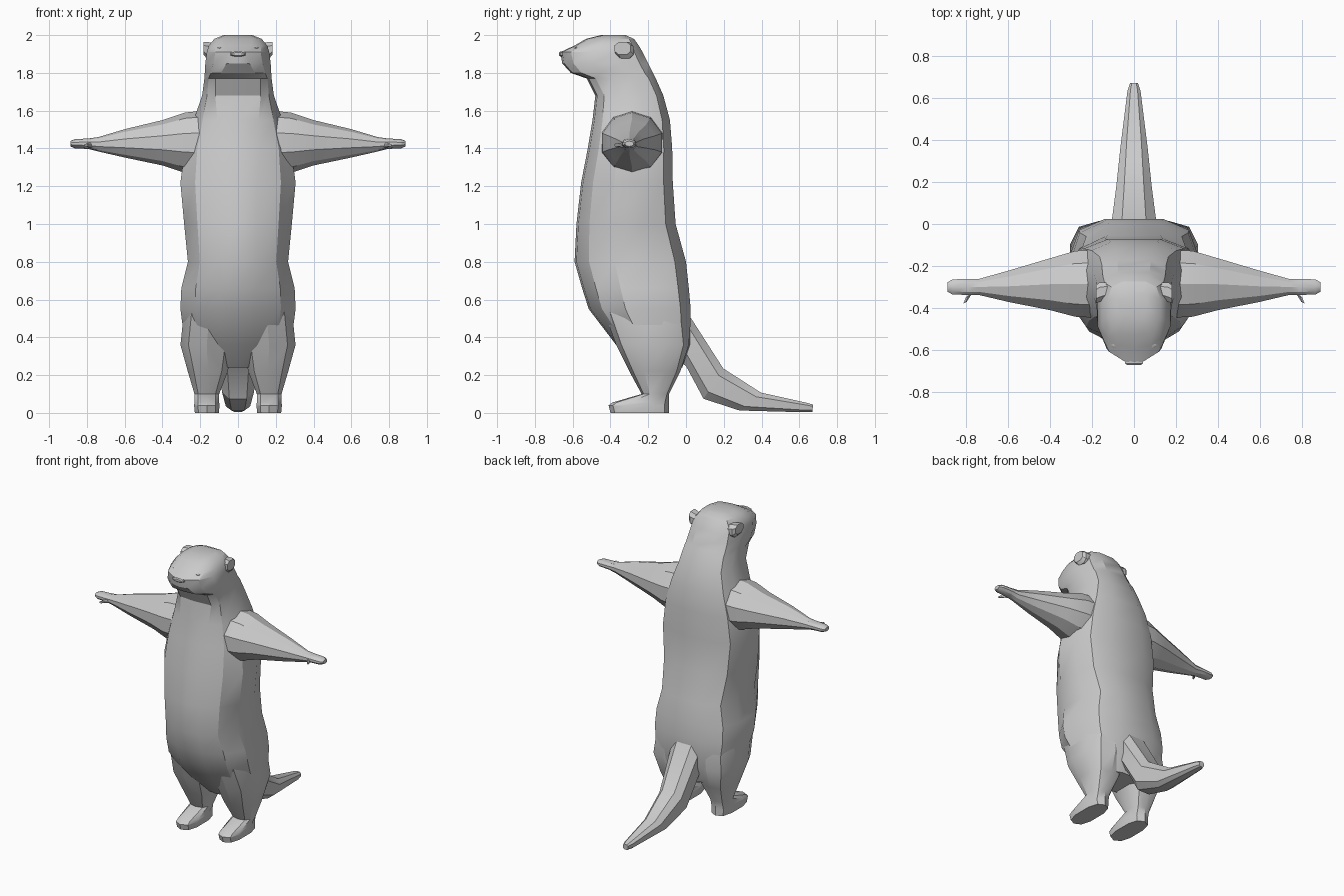
import bpy, bmesh
from math import cos, sin, pi, copysign
from mathutils import Vector


def finish(name, bm, mirror=False, angle=28):
    bmesh.ops.recalc_face_normals(bm, faces=bm.faces)
    me = bpy.data.meshes.new(name)
    bm.to_mesh(me)
    bm.free()
    ob = bpy.data.objects.new(name, me)
    bpy.context.collection.objects.link(ob)
    if mirror:
        ob.modifiers.new("Mirror", 'MIRROR')
    bpy.ops.object.select_all(action='DESELECT')
    ob.select_set(True)
    bpy.context.view_layer.objects.active = ob
    bpy.ops.object.shade_smooth_by_angle(angle=angle * pi / 180)
    return ob


def loft(name, rings, mirror=False, angle=28):
    """Skin a list of equal-sized closed rings and cap both ends."""
    bm = bmesh.new()
    vs = [[bm.verts.new(p) for p in r] for r in rings]
    n = len(vs[0])
    for a, b in zip(vs, vs[1:]):
        for i in range(n):
            j = (i + 1) % n
            bm.faces.new((a[i], a[j], b[j], b[i]))
    bm.faces.new(vs[0])
    bm.faces.new(vs[-1])
    return finish(name, bm, mirror, angle)


def oval(center, u, v, n=10, power=1.0):
    """Ring around center spanned by half-axes u and v; power < 1 is boxier."""
    pts = []
    for i in range(n):
        a = 2 * pi * (i + 0.5) / n
        c, s = (copysign(abs(t) ** power, t) for t in (cos(a), sin(a)))
        pts.append(Vector(center) + Vector(u) * c + Vector(v) * s)
    return pts


def torso_ring(z, yf, yb, w, fw):
    """Symmetric slice: flat front of half-width fw, broad flattish back."""
    d = yb - yf
    half = [(fw, yf + 0.01), (fw + (w - fw) * 0.62, yf + 0.13 * d),
            (w, yf + 0.36 * d), (w, yf + 0.68 * d),
            (0.86 * w, yb - 0.1 * d), (0.45 * w, yb)]
    pts = [(0, yf)] + half + [(-x, y) for x, y in reversed(half)]
    return [(x, y, z) for x, y in pts]


# Body and head in one skin: height, front y, back y, half-width, front half-width
body = [
    (0.24, -0.25, -0.02, 0.16, 0.05), (0.36, -0.37, 0.02, 0.28, 0.08),
    (0.55, -0.515, 0.025, 0.305, 0.10), (0.66, -0.55, 0.015, 0.30, 0.10),
    (0.80, -0.59, 0.0, 0.265, 0.10), (1.00, -0.58, -0.055, 0.285, 0.10),
    (1.22, -0.555, -0.07, 0.305, 0.10), (1.40, -0.52, -0.073, 0.28, 0.11),
    (1.55, -0.495, -0.085, 0.235, 0.11), (1.68, -0.48, -0.12, 0.19, 0.12),
    (1.77, -0.525, -0.16, 0.178, 0.12), (1.80, -0.61, -0.175, 0.176, 0.09),
    (1.85, -0.655, -0.20, 0.173, 0.06), (1.91, -0.665, -0.23, 0.165, 0.045),
    (1.945, -0.59, -0.25, 0.155, 0.075), (1.98, -0.53, -0.275, 0.125, 0.07),
    (2.00, -0.45, -0.32, 0.075, 0.045)]
loft("body_and_head", [torso_ring(*r) for r in body])

# Legs with feet: height, x centre, x radius, front y, back y
legs = [(0.0, 0.165, 0.066, -0.40, -0.09), (0.04, 0.165, 0.07, -0.41, -0.09),
        (0.055, 0.165, 0.068, -0.39, -0.09), (0.10, 0.165, 0.068, -0.235, -0.09),
        (0.22, 0.16, 0.11, -0.30, -0.03), (0.36, 0.165, 0.145, -0.37, 0.015),
        (0.55, 0.15, 0.14, -0.44, 0.0)]
loft("leg", [oval((x, (f + b) / 2, z), (r, 0, 0), (0, (b - f) / 2, 0), 10, 0.75)
             for z, x, r, f, b in legs], mirror=True)

# Arms with flat hands: x, y centre, z centre, y radius, z radius
arms = [(0.18, -0.285, 1.43, 0.17, 0.17), (0.28, -0.285, 1.43, 0.165, 0.16),
        (0.40, -0.287, 1.43, 0.13, 0.12), (0.60, -0.297, 1.427, 0.078, 0.075),
        (0.74, -0.30, 1.422, 0.04, 0.038), (0.79, -0.30, 1.425, 0.04, 0.028),
        (0.865, -0.30, 1.425, 0.038, 0.024), (0.888, -0.30, 1.425, 0.024, 0.014)]
loft("arm", [oval((x, y, z), (0, ry, 0), (0, 0, rz)) for x, y, z, ry, rz in arms],
     mirror=True)

# Thumbs
thumb = [(0.75, -0.31, 0.018), (0.79, -0.345, 0.015), (0.805, -0.375, 0.009)]
loft("thumb", [oval((x, y, 1.418), (r, -r * 0.5, 0), (0, 0, r * 0.8), 6)
               for x, y, r in thumb], mirror=True)

# Tail: top (y, z), bottom (y, z), half-width
tail = [(-0.06, 0.56, -0.08, 0.30, 0.10), (0.02, 0.52, 0.0, 0.24, 0.112),
        (0.20, 0.24, 0.09, 0.07, 0.09), (0.40, 0.11, 0.28, 0.01, 0.068),
        (0.64, 0.055, 0.62, 0.002, 0.033), (0.672, 0.045, 0.67, 0.005, 0.02)]
loft("tail", [oval((0, (a + c) / 2, (b + d) / 2), (w, 0, 0),
                   (0, (a - c) / 2, (b - d) / 2), 8, 0.7)
              for a, b, c, d, w in tail])

# Ears: x, y centre, z centre, y radius, z radius
ears = [(0.12, -0.315, 1.915, 0.04, 0.045), (0.165, -0.325, 1.92, 0.05, 0.047),
        (0.182, -0.335, 1.93, 0.045, 0.036)]
loft("ear", [oval((x, y, z), (0, ry, 0), (0, 0, rz), 8, 0.8)
             for x, y, z, ry, rz in ears], mirror=True)

# Eyes
eye = [(-0.55, 0.024, 0.013), (-0.58, 0.021, 0.011), (-0.59, 0.01, 0.005)]
loft("eye", [oval((0.088, y, 1.93), (rx, 0, 0), (0, 0, rz), 8)
             for y, rx, rz in eye], mirror=True)

# Nose
nose = [(-0.62, 0.05, 0.016), (-0.665, 0.046, 0.014), (-0.672, 0.035, 0.008)]
loft("nose", [oval((0, y, 1.9), (rx, 0, 0), (0, 0, rz), 8) for y, rx, rz in nose])
